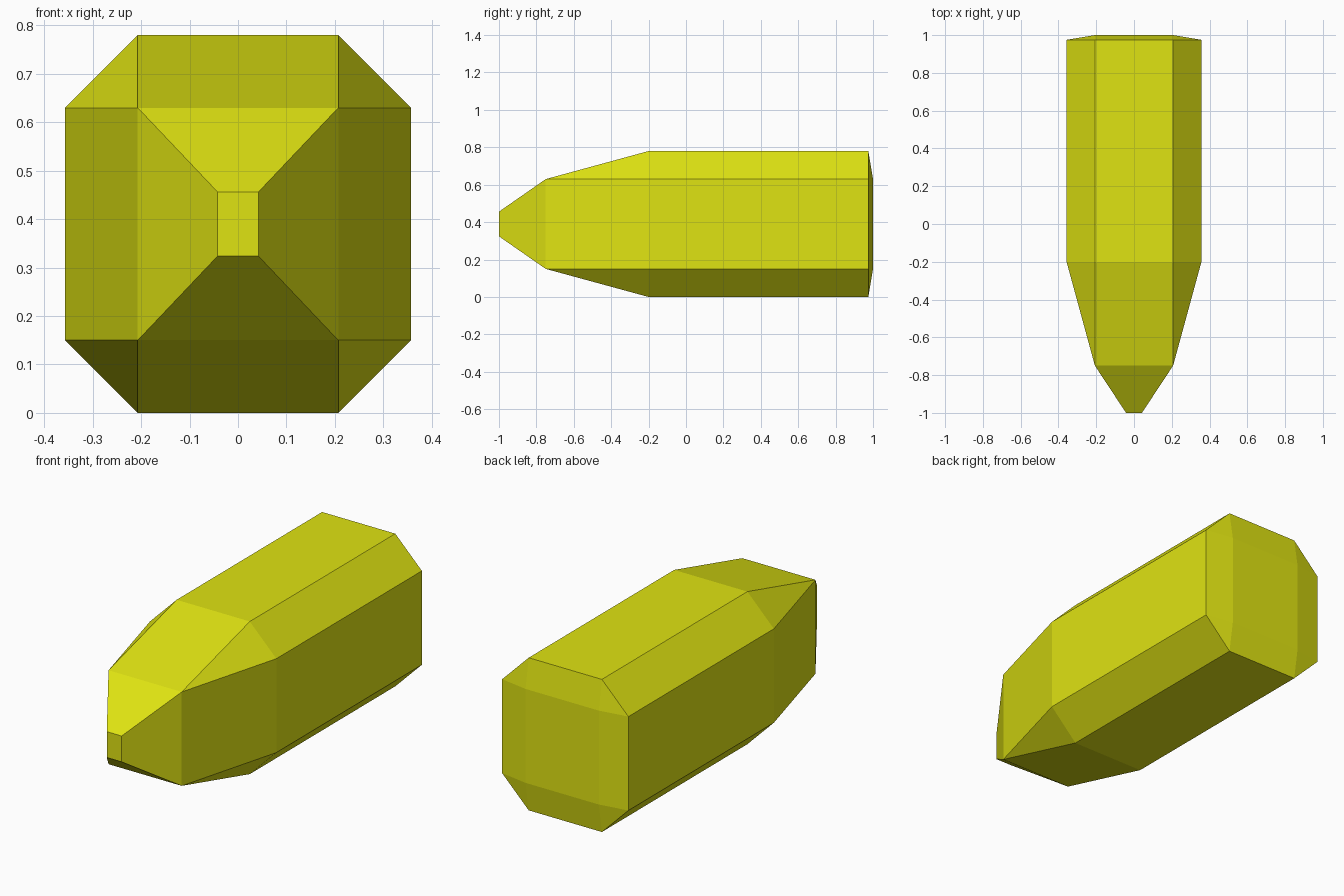
import bpy, bmesh, math
from itertools import product

cube = bpy.data.objects.get("Cube")
if cube:
    bpy.data.objects.remove(cube, do_unlink=True)

MID_Z = 0.39              # height of the long axis
IN_X, IN_Z = 0.207, 0.24  # flat face half sizes
OUT_X, OUT_Z = 0.357, 0.39


def rect(y, hx, hz):
    """Four corners of an upright rectangle across the body."""
    return [(sx * hx, y, MID_Z + sz * hz) for sx, sz in product((-1, 1), repeat=2)]


def octagon(y):
    """Chamfered cross-section of the main body."""
    return rect(y, OUT_X, IN_Z) + rect(y, IN_X, OUT_Z)


# Yellow surface
mat = bpy.data.materials.new("bright_yellow")
colour = (0.74, 0.77, 0.006, 1)
mat.use_nodes = True
mat.diffuse_color = colour
mat.node_tree.nodes["Principled BSDF"].inputs["Base Color"].default_value = colour

# Sections from the blunt nose to the shallow rear cap
points = (rect(-1, 0.042, 0.066) + rect(-0.75, IN_X, IN_Z)
          + octagon(-0.2) + octagon(0.975) + rect(1, IN_X, IN_Z))

# Faceted convex body
bm = bmesh.new()
for p in points:
    bm.verts.new(p)
bmesh.ops.convex_hull(bm, input=bm.verts[:])
bmesh.ops.dissolve_limit(bm, angle_limit=math.radians(1),
                         verts=bm.verts[:], edges=bm.edges[:])
bmesh.ops.recalc_face_normals(bm, faces=bm.faces[:])

mesh = bpy.data.meshes.new("faceted_body")
bm.to_mesh(mesh)
bm.free()
mesh.materials.append(mat)
body = bpy.data.objects.new("faceted_body", mesh)
bpy.context.collection.objects.link(body)
